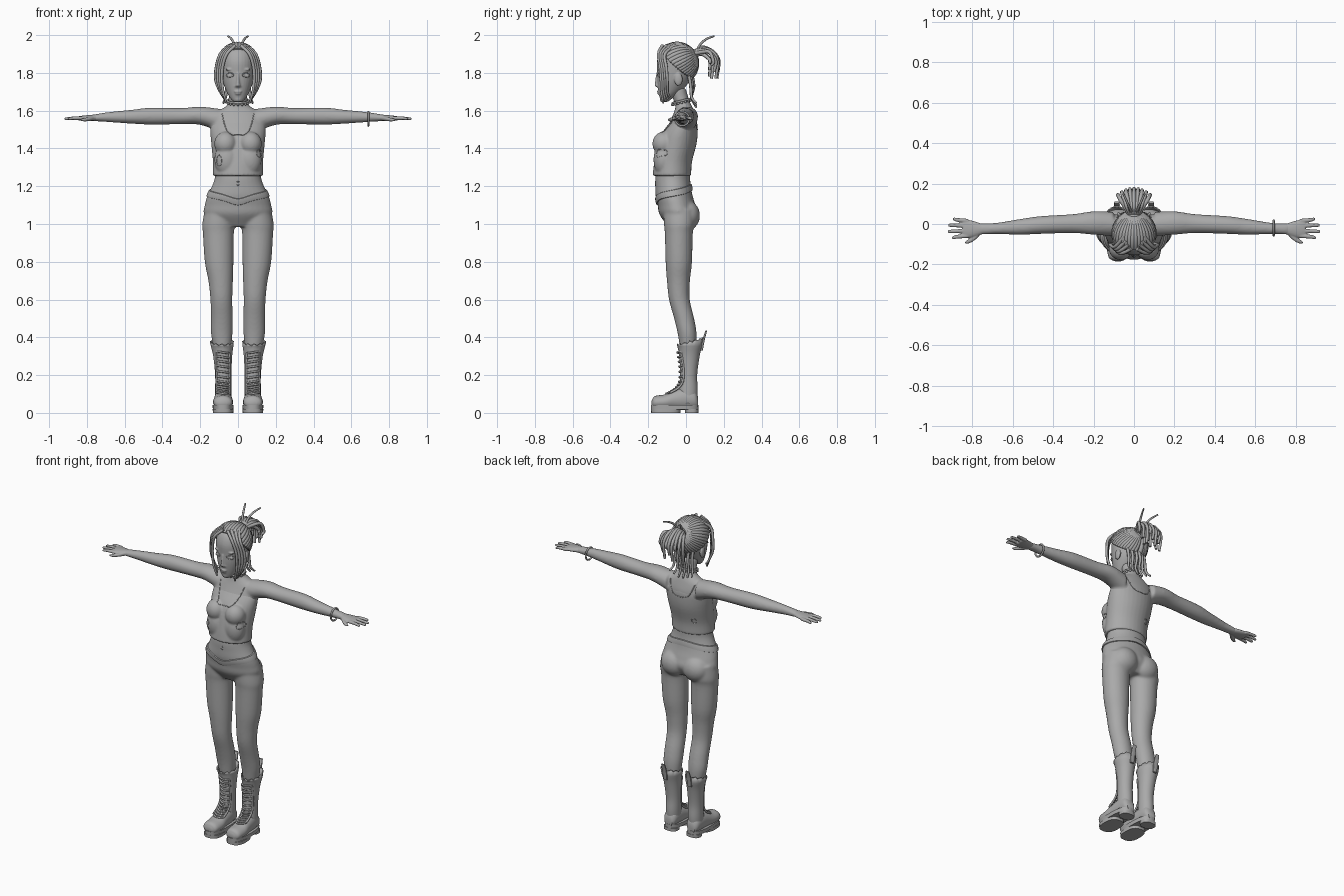
import bpy, bmesh, math
from mathutils import Vector, Matrix
from mathutils.bvhtree import BVHTree

if "Cube" in bpy.data.objects:
    bpy.data.objects.remove(bpy.data.objects["Cube"])

grey = bpy.data.materials.new("plain grey")
grey.use_nodes = True
grey.diffuse_color = (0.4, 0.4, 0.4, 1)
grey.node_tree.nodes["Principled BSDF"].inputs["Base Color"].default_value = (0.4, 0.4, 0.4, 1)


def spline(pts, steps=4):
    """Catmull-Rom interpolation of tuples."""
    p = [Vector(q) for q in pts]
    p = [p[0] * 2 - p[1]] + p + [p[-1] * 2 - p[-2]]
    out = []
    for a, b, c, d in zip(p, p[1:], p[2:], p[3:]):
        for i in range(steps):
            t = i / steps
            out.append(b + (c - a) * (t / 2) + (a * 2 - b * 5 + c * 4 - d) * (t * t / 2)
                       + (b * 3 - a - c * 3 + d) * (t ** 3 / 2))
    return out + [p[-2]]


def loft(bm, rings, axis="z", sides=(1,), n=32, power=2, cap=True, smooth=True):
    """Rings are (position on axis, two centre coordinates, two radii)."""
    for s in sides:
        loops = []
        for a, u, v, ru, rv in (spline(rings) if smooth else rings):
            loop = []
            for i in range(n):
                c, d = math.cos(math.tau * i / n), math.sin(math.tau * i / n)
                p = u + ru * math.copysign(abs(c) ** (2 / power), c)
                q = v + rv * math.copysign(abs(d) ** (2 / power), d)
                x, y, z = {"x": (a, p, q), "y": (p, a, q), "z": (p, q, a)}[axis]
                loop.append(bm.verts.new((x * s, y, z)))
            loops.append(loop)
        for a, b in zip(loops, loops[1:]):
            for i in range(n):
                bm.faces.new((a[i - 1], a[i], b[i], b[i - 1]))
        if cap:
            bm.faces.new(loops[0])
            bm.faces.new(loops[-1])


def blob(bm, centre, radii, sides=(1, -1)):
    for s in sides:
        m = Matrix.Translation((centre[0] * s, *centre[1:])) @ Matrix.Diagonal((*radii, 1))
        bmesh.ops.create_uvsphere(bm, u_segments=24, v_segments=16, radius=1, matrix=m)


def finish(bm, name, voxel=0, relax=4, thick=0):
    bmesh.ops.recalc_face_normals(bm, faces=bm.faces)
    me = bpy.data.meshes.new(name)
    bm.to_mesh(me)
    bm.free()
    me.materials.append(grey)
    ob = bpy.data.objects.new(name, me)
    bpy.context.collection.objects.link(ob)
    if voxel:
        r = ob.modifiers.new("Blend", "REMESH")
        r.mode, r.voxel_size, r.use_smooth_shade = "VOXEL", voxel, True
        ob.modifiers.new("Relax", "SMOOTH").iterations = relax
    else:
        if thick:
            ob.modifiers.new("Thickness", "SOLIDIFY").thickness = thick
        bpy.context.view_layer.objects.active = ob
        bpy.ops.object.select_all(action="DESELECT")
        ob.select_set(True)
        bpy.ops.object.shade_smooth_by_angle(angle=math.radians(40))
    return ob


def tubes(name, paths, radius, closed=False, taper=1.0, res=2):
    cu = bpy.data.curves.new(name, "CURVE")
    cu.dimensions, cu.bevel_depth, cu.bevel_resolution, cu.use_fill_caps = "3D", radius, res, True
    for path in paths:
        sp = cu.splines.new("POLY")
        sp.points.add(len(path) - 1)
        for i, (pt, co) in enumerate(zip(sp.points, path)):
            pt.co = (*co, 1)
            pt.radius = 1 + (taper - 1) * (i / len(path)) ** 2
        sp.use_cyclic_u, sp.use_smooth = closed, True
    cu.materials.append(grey)
    bpy.context.collection.objects.link(bpy.data.objects.new(name, cu))


def mirrored(paths):
    return [[(s * x, y, z) for x, y, z in p] for p in paths for s in (1, -1)]


def surface(ob):
    return BVHTree.FromObject(ob, bpy.context.evaluated_depsgraph_get())


def hit(tree, origin, direction, lift=0.0):
    d = Vector(direction).normalized()
    p = tree.ray_cast(Vector(origin), d)[0]
    return (p or Vector(origin)) - d * lift


def circle(n):
    return [(math.cos(math.tau * i / n), math.sin(math.tau * i / n)) for i in range(n)]


both = (1, -1)

# Body: torso, arms and legs blended into one skin
bm = bmesh.new()
loft(bm, [(.985, 0, -.035, .11, .06), (1.05, 0, -.04, .178, .1), (1.1, 0, -.05, .176, .1),
          (1.15, 0, -.063, .162, .098), (1.2, 0, -.068, .138, .094), (1.25, 0, -.07, .122, .092),
          (1.32, 0, -.062, .122, .088), (1.4, 0, -.045, .13, .095), (1.47, 0, -.03, .14, .09),
          (1.53, 0, -.015, .145, .075), (1.58, 0, -.01, .13, .058), (1.61, 0, -.01, .085, .048),
          (1.63, 0, -.014, .056, .042), (1.66, 0, -.026, .05, .042), (1.72, 0, -.045, .048, .043)])
loft(bm, [(.1, 0, 1.55, .06, .06), (.2, .005, 1.573, .058, .048), (.3, .002, 1.571, .047, .043),
          (.46, -.005, 1.571, .044, .045), (.56, -.014, 1.568, .039, .037),
          (.68, -.022, 1.566, .028, .027), (.77, -.025, 1.562, .028, .017)], "x", both)
loft(bm, [(1.08, .09, -.035, .085, .085), (1., .101, -.035, .088, .082), (.95, .104, -.038, .082, .074),
          (.8, .1, -.038, .076, .07), (.7, .092, -.04, .065, .061), (.6, .088, -.035, .058, .055),
          (.5, .086, -.01, .058, .053), (.42, .086, .006, .057, .05), (.33, .082, .012, .044, .042)], "z", both)
blob(bm, (.075, .008, 1.045), (.082, .066, .078))
body = finish(bm, "body", .007, 8)

# Cropped top with a loose hem
bm = bmesh.new()
loft(bm, [(1.255, 0, -.075, .134, .102), (1.33, 0, -.068, .133, .1), (1.42, 0, -.048, .141, .103),
          (1.48, 0, -.033, .146, .095), (1.53, 0, -.016, .143, .076), (1.56, 0, -.012, .12, .055)])
blob(bm, (.066, -.118, 1.425), (.06, .06, .064))
blob(bm, (.06, -.12, 1.34), (.065, .052, .09))
top = finish(bm, "cropped_top", .006, 6)

# Hands
bm = bmesh.new()
loft(bm, [(.74, -.025, 1.563, .022, .017), (.78, -.025, 1.562, .036, .016),
          (.82, -.024, 1.56, .045, .014), (.845, -.022, 1.559, .042, .011)], "x", both, 20)
for y, tip in ((.015, .895), (-.009, .918), (-.034, .92), (-.058, .9)):
    spread = (y + .022) * 1.25 - .022
    loft(bm, [(.82, y, 1.56, .011, .01), (.87, (y + spread) / 2, 1.56, .01, .009),
              (tip - .006, spread, 1.557, .008, .007), (tip, spread, 1.556, .003, .003)], "x", both, 12)
loft(bm, [(.76, -.04, 1.56, .014, .012), (.785, -.064, 1.556, .015, .011),
          (.815, -.084, 1.552, .012, .009), (.835, -.092, 1.551, .004, .004)], "x", both, 12)
finish(bm, "hands", .0035, 3)

# Head with brow, nose, lips, eyes and ears
bm = bmesh.new()
loft(bm, [(1.647, 0, -.115, .022, .018), (1.665, 0, -.105, .04, .033), (1.7, 0, -.086, .06, .06),
          (1.75, 0, -.069, .079, .083), (1.8, 0, -.06, .088, .093), (1.86, 0, -.052, .092, .102),
          (1.91, 0, -.046, .084, .09), (1.94, 0, -.042, .055, .06)])
loft(bm, [(1.722, 0, -.142, .014, .009), (1.733, 0, -.152, .015, .014), (1.745, 0, -.152, .01, .013),
          (1.8, 0, -.147, .008, .01)], n=16)
blob(bm, (0, -.143, 1.701), (.021, .011, .006), (1,))
blob(bm, (0, -.139, 1.69), (.018, .012, .007), (1,))
blob(bm, (0, -.125, 1.662), (.022, .014, .014), (1,))
blob(bm, (.013, -.144, 1.729), (.008, .008, .007))
blob(bm, (.042, -.132, 1.785), (.02, .012, .009))
blob(bm, (.04, -.137, 1.818), (.026, .011, .007))
blob(bm, (.088, -.04, 1.765), (.011, .022, .034))
head = finish(bm, "head", .004, 3)
face = surface(head)
lids = [[hit(face, (.042 + .02 * c, -.5, 1.788 + rise * math.sqrt(1 - c * c)), (0, 1, 0))
         for c in [i / 6 - 1 for i in range(13)]] for rise in (.011, -.009)]
tubes("eyelids", mirrored(lids), .0025)

# Hair strands swept from the hairline to the tie
centre, size = Vector((0, -.046, 1.85)), Vector((.099, .104, .103))
tie = Vector((0, .87, .45)).normalized()
line = [(.07, -.72, .7), (.5, -.65, .6), (.85, -.5, .25), (1, -.15, -.1),
        (.95, .2, -.4), (.7, .55, -.65), (.2, .8, -.75)]
swept = []
for start in spline(line, 3):
    a = start.normalized()
    swept.append([centre + a.slerp(tie, i / 11) * size for i in range(12)])
tubes("swept_hair", mirrored(swept), .0135, taper=.6)
bm = bmesh.new()
blob(bm, (0, -.035, 1.862), (.094, .092, .096), (1,))
finish(bm, "scalp")

# Loose strands framing the face and hanging at the nape
framing = []
for i in range(4):
    o = i * .011
    framing.append(spline([(.015 + o, -.125 + o * 2, 1.945), (.06 + o, -.145 + o, 1.9), (.082 + o, -.137 + o, 1.83),
                           (.085 + o, -.132 + o, 1.76), (.078 + o / 2, -.13 + o, 1.7),
                           (.062 + o / 2, -.12 + o, 1.64 + o)]))
tubes("face_strands", mirrored(framing), .009, taper=.55)
nape = [spline([(x, .035 - x / 3, 1.79), (x, .045 - x / 3, 1.73), (x * 1.1, .03, 1.67), (x * 1.3, .055, 1.61 + x / 2)])
        for x in (.012, .036, .06)]
tubes("nape_strands", mirrored(nape), .009, taper=.5)

# Ponytail and two upright strands
tail = []
for i in range(9):
    t = i / 4 - 1
    drop = 1.77 + .035 * (i % 3)
    tail.append(spline([(t * .015, .035, 1.9), (t * .045, .085, 1.935 - .025 * t * t),
                        (t * .07, .145 - .02 * t * t, 1.91 - .01 * (i % 2)),
                        (t * .08, .175 - .03 * t * t, 1.86), (t * .075, .165 - .03 * t * t, drop)]))
    tail.append(spline([(t * .01, .04, 1.89), (t * .035, .085, 1.9), (t * .055, .125, 1.87), (t * .06, .125, drop + .01)]))
tubes("ponytail", tail, .0105, taper=.7)
tubes("upright_strands", mirrored([spline([(.01, .05, 1.9), (.02, .075, 1.95), (.035, .11, 1.98), (.053, .15, 1.995)])]),
      .007, taper=.6)
tubes("hair_tie", [[(.024 * c, .05 - .01 * s, 1.895 + .024 * s) for c, s in circle(20)]], .009, True)

# Choker with beads, and one bracelet
neck = [(.056 * c, -.022 + .05 * s, 1.652 + .012 * s) for c, s in circle(32)]
tubes("choker", [neck], .006, True)
bm = bmesh.new()
for p in neck[::2]:
    blob(bm, (p[0], p[1], p[2] - .009), (.007, .007, .007), (1,))
finish(bm, "choker_beads")
tubes("bracelet", [[(.69, -.02 + .037 * c, 1.557 + .037 * s) for c, s in circle(32)]], .0055, True)

# Waistband wrapped around the hips
skin, cloth = surface(body), surface(top)
bm = bmesh.new()
rows = []
for c, s in circle(64):
    z = 1.165 + .03 * s - .018 * max(0, -s) ** 6
    row = []
    for lift, dz in ((-.006, .02), (.006, .016), (.008, 0), (.006, -.016), (-.006, -.02)):
        p = hit(skin, (c, s - .06, z + dz), (-c, -s, 0), lift)
        row.append(bm.verts.new(p))
    rows.append(row)
for i, b in enumerate(rows):
    for j in range(4):
        bm.faces.new((rows[i - 1][j], b[j], b[j + 1], rows[i - 1][j + 1]))
finish(bm, "waistband")


def nearest(x, z, side):
    """Outermost point of cloth or skin seen from the front or back."""
    pts = [hit(t, (x, side, z), (0, -side, 0)) for t in (skin, cloth)]
    pts = [p for p in pts if abs(p.y) < .5]
    return max(pts, key=lambda p: p.y * side)


# Necklines, torn holes and navel
for name, side, depth in (("front_neckline", -1, .115), ("back_neckline", 1, .085)):
    arc = [i / 12 - 1 for i in range(25)]
    tubes(name, [[nearest(.085 * x, 1.585 - depth * (1 - x ** 4), side) for x in arc]], .0025)
holes = [[nearest(x + .013 * c, z + r * s, side) for c, s in circle(20)]
         for x, z, r, side in ((-.1, 1.335, .03, -1), (.112, 1.375, .02, -1), (-.07, 1.35, .016, 1))]
tubes("torn_holes", holes, .002, True)
tubes("navel", [[hit(skin, (.007 * c, -1, 1.215 + .011 * s), (0, 1, 0)) for c, s in circle(16)]], .002, True)

# Boots: shaft, foot, pull tab, sole and laces
bm = bmesh.new()
loft(bm, [(.05, .079, .005, .042, .052), (.12, .078, .012, .043, .05), (.2, .078, .014, .043, .045),
          (.3, .081, .018, .05, .054), (.37, .085, .02, .063, .069)], "z", both, cap=False)
for v in bm.verts:
    if v.co.z > .365:
        v.co.z += .25 * v.co.y + .006 * math.cos(12 * math.atan2(v.co.y - .02, abs(v.co.x) - .085))
finish(bm, "boot_shafts", thick=.006)
bm = bmesh.new()
loft(bm, [(-.182, .079, .05, .02, .014), (-.165, .079, .055, .046, .034), (-.11, .079, .058, .053, .04),
          (-.06, .079, .068, .048, .052), (0, .079, .075, .045, .06), (.045, .079, .07, .04, .05),
          (.064, .079, .055, .025, .03)], "y", both)
finish(bm, "boot_feet")
bm = bmesh.new()
loft(bm, [(.33, .085, .083, .012, .006), (.39, .085, .094, .015, .006), (.435, .085, .107, .012, .005)],
     "z", both, 16, 4)
finish(bm, "pull_tabs")
bm = bmesh.new()
for rings in ([(.018, .079, -.06, .054, .125), (.042, .079, -.06, .056, .126)],
              [(0, .079, -.107, .054, .077), (.02, .079, -.107, .055, .078)],
              [(0, .079, .03, .044, .035), (.02, .079, .03, .045, .036)]):
    loft(bm, rings, "z", both, 40, 2.6, smooth=False)
finish(bm, "boot_soles")
laces = []
for y, z in spline([(-.105, .102), (-.065, .125), (-.038, .165), (-.036, .245), (-.046, .32)], 3):
    laces.append([(.079 + .034 * t, y + .022 * t * t, z + .005 * t) for t in [i / 5 - 1 for i in range(11)]])
tubes("laces", mirrored(laces), .0055)
tubes("tongue_edges", mirrored([[lace[k] for lace in laces] for k in (0, -1)]), .006)
